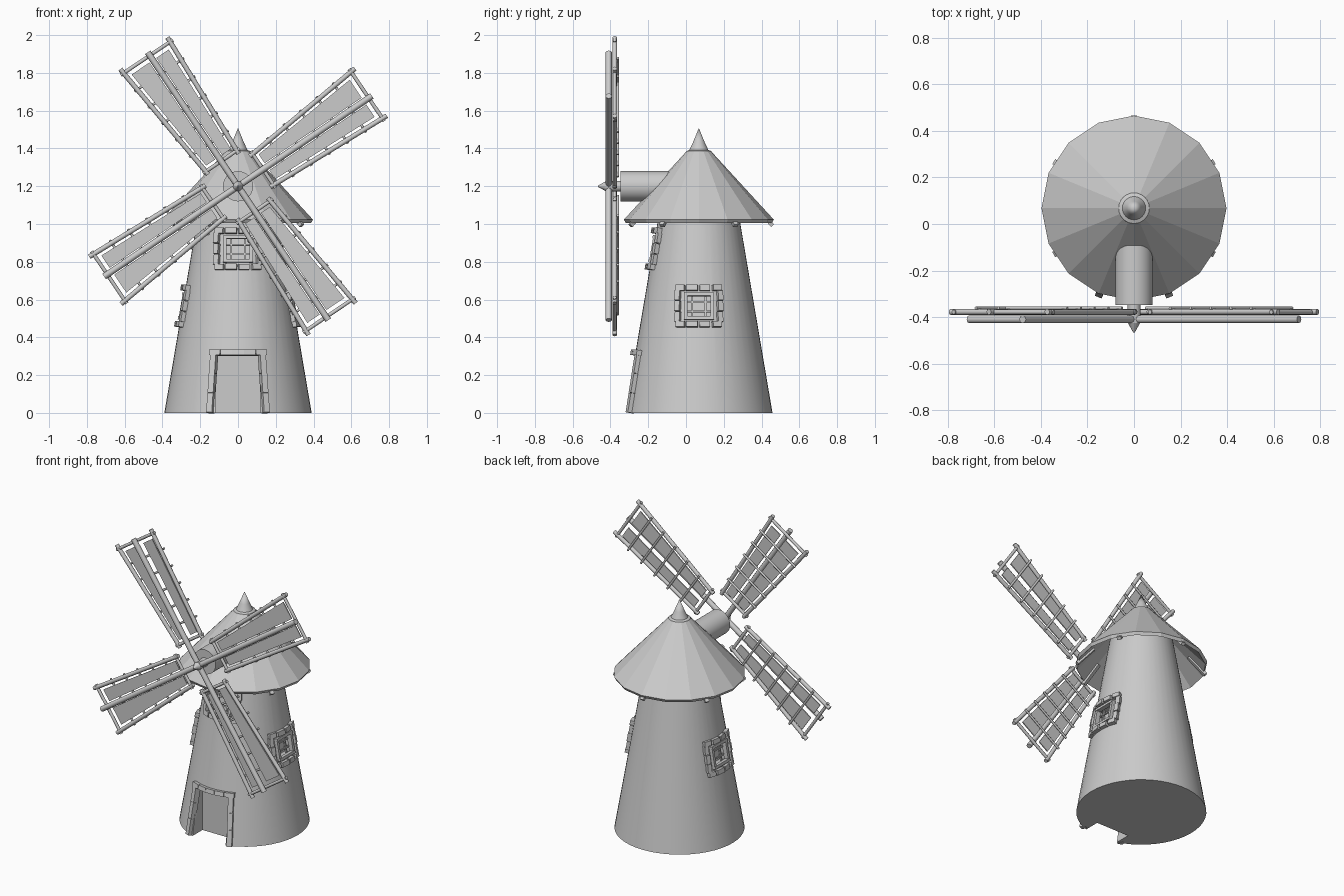
import bpy, bmesh
from math import sin, cos, tan, asin, radians, pi
from mathutils import Vector, Matrix

if "Cube" in bpy.data.objects:
    bpy.data.objects.remove(bpy.data.objects["Cube"])

CY = 0.068                      # tower axis in y
SLOPE = 0.17                    # tower taper
HUB = Vector((0, 0, 1.2))


def R(z):
    return 0.39 - SLOPE * z


def finish(bm, name, smooth=None):
    bmesh.ops.recalc_face_normals(bm, faces=bm.faces)
    me = bpy.data.meshes.new(name)
    bm.to_mesh(me)
    bm.free()
    ob = bpy.data.objects.new(name, me)
    bpy.context.collection.objects.link(ob)
    if smooth:
        bpy.ops.object.select_all(action='DESELECT')
        ob.select_set(True)
        bpy.context.view_layer.objects.active = ob
        bpy.ops.object.shade_smooth_by_angle(angle=radians(smooth))
    return ob


def lathe(name, profile, n, smooth=None, loop=False):
    """Revolve (radius, z) points about the tower axis."""
    bm = bmesh.new()
    rings = []
    for r, z in profile:
        if r == 0:
            rings.append([bm.verts.new((0, CY, z))] * n)
        else:
            rings.append([bm.verts.new((r * cos(2 * pi * i / n), CY + r * sin(2 * pi * i / n), z))
                          for i in range(n)])
    pairs = list(zip(rings, rings[1:])) + ([(rings[-1], rings[0])] if loop else [])
    for a, b in pairs:
        for i in range(n):
            j = (i + 1) % n
            bm.faces.new(list(dict.fromkeys((a[i], a[j], b[j], b[i]))))
    return finish(bm, name, smooth)


def bar(bm, a, b, r, r2=None, n=8):
    a, b = Vector(a), Vector(b)
    d = b - a
    m = Matrix.Translation((a + b) / 2) @ d.to_track_quat('Z', 'Y').to_matrix().to_4x4()
    bmesh.ops.create_cone(bm, cap_ends=True, segments=n, radius1=r,
                          radius2=r if r2 is None else r2, depth=d.length, matrix=m)


def box(bm, size, m):
    bmesh.ops.create_cube(bm, size=1, matrix=m @ Matrix.Diagonal((*size, 1)))


def on_wall(az, s, z, out=0.0):
    """Matrix on the tower wall: x tangent, y inwards, z up the slope."""
    a = az + asin(s / R(z))
    tilt = Matrix.Rotation(-asin(SLOPE), 4, 'X')
    return (Matrix.Translation((0, CY, z)) @ Matrix.Rotation(a, 4, 'Z')
            @ Matrix.Translation((0, -R(z) - out, 0)) @ tilt)


# Tower body, with door and window recesses cut in
tower = lathe("tower", [(0, 0), (R(0), 0), (R(1.2), 1.2), (0, 1.2)], 48, 40)
WINDOWS = [(0, 0.868, 0.245), (pi / 2, 0.565, 0.295), (-pi / 2, 0.565, 0.295)]
bm = bmesh.new()
box(bm, (0.24, 0.3, 0.46), Matrix.Translation((0, -0.35, 0.08)))
for az, z, r in WINDOWS:
    box(bm, (0.14, 0.12, 0.13), on_wall(az, 0, z))
cutter = finish(bm, "recess_cutter")
cutter.hide_render = True
cutter.hide_viewport = True
cut = tower.modifiers.new("recesses", 'BOOLEAN')
cut.object = cutter
cut.solver = 'EXACT'

# Roof shell with a slanted lip, and the finial
lathe("roof", [(0.066, 1.384), (0.397, 1.023), (0.386, 1.004), (0.05, 1.362)], 16, loop=True)
lathe("finial", [(0, 1.36), (0.066, 1.36), (0.072, 1.372), (0.066, 1.386), (0.05, 1.392),
                 (0.03, 1.435), (0, 1.508)], 24, 40)

# Rafter ends peeping out under the eaves
bm = bmesh.new()
for deg in (30, 90, 150, 210, 248, 292, 330):
    m = (Matrix.Translation((0, CY, 0)) @ Matrix.Rotation(radians(deg), 4, 'Z')
         @ Matrix.Translation((0.34, 0, 1.046)) @ Matrix.Rotation(radians(47.5), 4, 'Y'))
    box(bm, (0.15, 0.026, 0.02), m)
finish(bm, "rafters")

# Stone window surrounds that follow the wall
bm = bmesh.new()
for az, z, r in WINDOWS:
    for sgn in (-1, 1):
        for i, w in enumerate((0.048, 0.062, 0.055, 0.048)):
            box(bm, (w, 0.032 + 0.006 * (i % 2), 0.03),
                on_wall(az, (-0.094, -0.035, 0.03, 0.092)[i], z + sgn * 0.096, 0.006))
        for i in range(3):
            box(bm, (0.028, 0.032 + 0.006 * (i % 2), 0.054),
                on_wall(az, sgn * 0.108, z + (i - 1) * 0.057, 0.006))
finish(bm, "window_stones")

# Inner window frames and glazing bars
bm = bmesh.new()
for az, z, r in WINDOWS:
    m = on_wall(az, 0, z)
    for sgn in (-1, 1):
        box(bm, (0.155, 0.026, 0.018), m @ Matrix.Translation((0, 0, sgn * 0.064)))
        box(bm, (0.018, 0.03, 0.14), m @ Matrix.Translation((sgn * 0.07, 0.005, 0)))
        box(bm, (0.13, 0.01, 0.009), m @ Matrix.Translation((0, 0.02, sgn * 0.025)))
        box(bm, (0.009, 0.01, 0.12), m @ Matrix.Translation((sgn * 0.035, 0.022, 0)))
finish(bm, "window_frames")

# Door surround
bm = bmesh.new()
for sgn in (-1, 1):
    for i in range(3):
        z = 0.052 + i * 0.104
        box(bm, (0.032, 0.036, 0.104), on_wall(0, sgn * (0.146 - 0.07 * z), z, 0.004))
for i in range(5):
    box(bm, (0.061, 0.04, 0.028), on_wall(0, (i - 2) * 0.058, 0.318, 0.006))
finish(bm, "door_frame")

# Windshaft housing, axle and pointed hub
bm = bmesh.new()
bar(bm, (0, 0.05, 1.2), (0, -0.347, 1.2), 0.08, n=32)
finish(bm, "windshaft", 40)
bm = bmesh.new()
bar(bm, (0, -0.34, 1.2), (0, -0.425, 1.2), 0.028, n=12)
bar(bm, (0, -0.425, 1.2), (0, -0.465, 1.2), 0.026, 0.004, n=12)
finish(bm, "hub", 40)


# Sails: u along the blade, v across it
def edge(u, side):
    t = (u - 0.16) / 0.68
    return 0.098 + 0.07 * t if side > 0 else -0.1 - 0.03 * t


spars, frames, laths, cloth = (bmesh.new() for _ in range(4))
for k in range(4):
    a = radians(34 + 90 * k)

    def P(u, v, y):
        return HUB + Vector((u * cos(a) - v * sin(a), y, u * sin(a) + v * cos(a)))

    bar(spars, P(0, 0, -0.409), P(0.855, 0, -0.409), 0.017)
    for s in (-1, 1):
        bar(frames, P(0.14, edge(0.14, s), -0.377), P(0.862, edge(0.862, s), -0.377), 0.013)
        # cloth panel, inset from the rail and spar
        quad = [(0.185, s * 0.022), (0.805, s * 0.022),
                (0.805, edge(0.805, s) - s * 0.028), (0.185, edge(0.185, s) - s * 0.022)]
        lo, hi = ([cloth.verts.new(P(u, v, y)) for u, v in quad] for y in (-0.374, -0.367))
        cloth.faces.new(lo)
        cloth.faces.new(hi)
        for i in range(4):
            j = (i + 1) % 4
            cloth.faces.new((lo[i], lo[j], hi[j], hi[i]))
    for i in range(7):
        u = 0.16 + 0.1125 * i
        end = i in (0, 6)
        bar(frames if end else laths, P(u, edge(u, -1) - 0.018, -0.378 if end else -0.361),
            P(u, edge(u, 1) + 0.018, -0.378 if end else -0.361), 0.01 if end else 0.007)
finish(spars, "sail_spars", 50)
finish(frames, "sail_frames", 50)
finish(laths, "sail_laths", 50)
finish(cloth, "sail_cloth")
